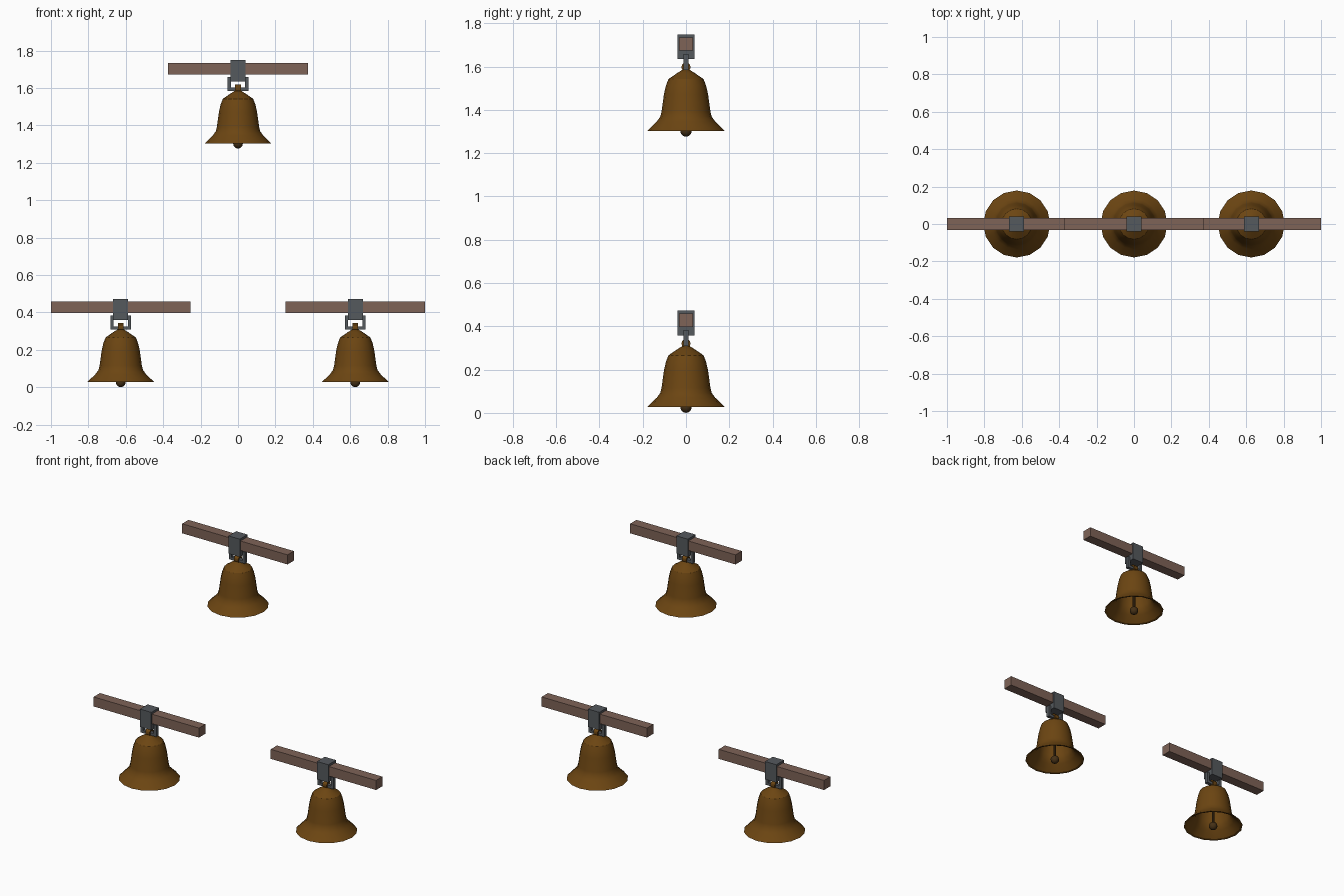
import bpy, bmesh
from math import pi, radians
from mathutils import Matrix, Vector

if "Cube" in bpy.data.objects:
    bpy.data.objects.remove(bpy.data.objects["Cube"])


def material(name, rgb):
    m = bpy.data.materials.new(name)
    m.diffuse_color = (*rgb, 1)
    m.use_nodes = True
    m.node_tree.nodes["Principled BSDF"].inputs["Base Color"].default_value = m.diffuse_color
    return m


WOOD = material("wood", (0.21, 0.125, 0.095))
BRONZE = material("bronze", (0.15, 0.06, 0.006))
IRON = material("iron", (0.09, 0.10, 0.11))


def finish(name, bm, mat, smooth=False):
    bmesh.ops.recalc_face_normals(bm, faces=bm.faces)
    me = bpy.data.meshes.new(name)
    bm.to_mesh(me)
    bm.free()
    ob = bpy.data.objects.new(name, me)
    bpy.context.collection.objects.link(ob)
    me.materials.append(mat)
    if smooth:
        bpy.ops.object.select_all(action='DESELECT')
        ob.select_set(True)
        bpy.context.view_layer.objects.active = ob
        bpy.ops.object.shade_smooth_by_angle(angle=radians(30))
    return ob


def add_box(bm, x, y, z):
    size = Vector((x[1] - x[0], y[1] - y[0], z[1] - z[0]))
    mid = Vector((sum(x), sum(y), sum(z))) / 2
    bmesh.ops.create_cube(bm, size=1, matrix=Matrix.Translation(mid) @ Matrix.Diagonal((*size, 1)))


def lathe(bm, profile, sides, closed=False):
    vs = [bm.verts.new((r, 0, z)) for r, z in profile]
    n = len(vs)
    es = [bm.edges.new((vs[i], vs[(i + 1) % n])) for i in range(n if closed else n - 1)]
    bmesh.ops.spin(bm, geom=vs + es, cent=(0, 0, 0), axis=(0, 0, 1),
                   angle=2 * pi, steps=sides, use_duplicate=False)
    bmesh.ops.remove_doubles(bm, verts=bm.verts, dist=1e-5)


def build_bell():
    parts = []

    # wooden beam
    bm = bmesh.new()
    add_box(bm, (-0.373, 0.373), (-0.032, 0.032), (0.397, 0.458))
    parts.append(finish("beam", bm, WOOD))

    # iron strap wrapped round the beam
    bm = bmesh.new()
    add_box(bm, (-0.04, 0.04), (-0.039, 0.039), (0.458, 0.472))
    add_box(bm, (-0.04, 0.04), (-0.039, 0.039), (0.358, 0.397))
    for s in (-1, 1):
        add_box(bm, (-0.04, 0.04), sorted((s * 0.032, s * 0.039)), (0.397, 0.458))
    parts.append(finish("strap", bm, IRON))

    # rectangular stirrup holding the crown loop
    bm = bmesh.new()
    add_box(bm, (-0.056, 0.056), (-0.011, 0.011), (0.364, 0.382))
    add_box(bm, (-0.056, 0.056), (-0.011, 0.011), (0.308, 0.325))
    for s in (-1, 1):
        add_box(bm, sorted((s * 0.038, s * 0.056)), (-0.011, 0.011), (0.325, 0.364))
    parts.append(finish("stirrup", bm, IRON))

    # crown loop, a short ring around the stirrup bar
    bm = bmesh.new()
    lathe(bm, [(0.012, -0.015), (0.021, -0.015), (0.021, 0.015), (0.012, 0.015)], 12, closed=True)
    bm.transform(Matrix.Translation((0, 0, 0.321)) @ Matrix.Rotation(pi / 2, 4, 'Y'))
    parts.append(finish("crown_loop", bm, BRONZE, True))

    # bell body: outer skin from the crown to the rim, then back up inside
    outer = [(0, 0.31), (0.018, 0.308), (0.04, 0.294), (0.081, 0.266), (0.093, 0.235),
             (0.102, 0.195), (0.113, 0.115), (0.119, 0.092), (0.135, 0.07), (0.179, 0.027)]
    inner = [(0.165, 0.030), (0.126, 0.067), (0.109, 0.09), (0.102, 0.115),
             (0.091, 0.195), (0.072, 0.258), (0, 0.285)]
    bm = bmesh.new()
    lathe(bm, outer + inner, 16)
    parts.append(finish("bell_body", bm, BRONZE, True))

    # clapper
    bm = bmesh.new()
    bmesh.ops.create_cone(bm, cap_ends=True, segments=8, radius1=0.008, radius2=0.008,
                          depth=0.25, matrix=Matrix.Translation((0, 0, 0.165)))
    bmesh.ops.create_uvsphere(bm, u_segments=12, v_segments=8, radius=0.026,
                              matrix=Matrix.Translation((0, 0, 0.026)))
    parts.append(finish("clapper", bm, material("dark_bronze", (0.06, 0.03, 0.008)), True))
    return parts


# three hanging bells: left, right and the upper middle one
master = build_bell()
spots = [(-0.627, 0), (0.627, 0), (0, 1.276)]
for tag, (x, z) in zip(("left", "right", "upper"), spots):
    for part in master:
        ob = part if tag == "left" else part.copy()
        if ob is not part:
            bpy.context.collection.objects.link(ob)
        ob.name = f"{tag}_{part.data.name}"
        ob.location = (x, 0, z)
